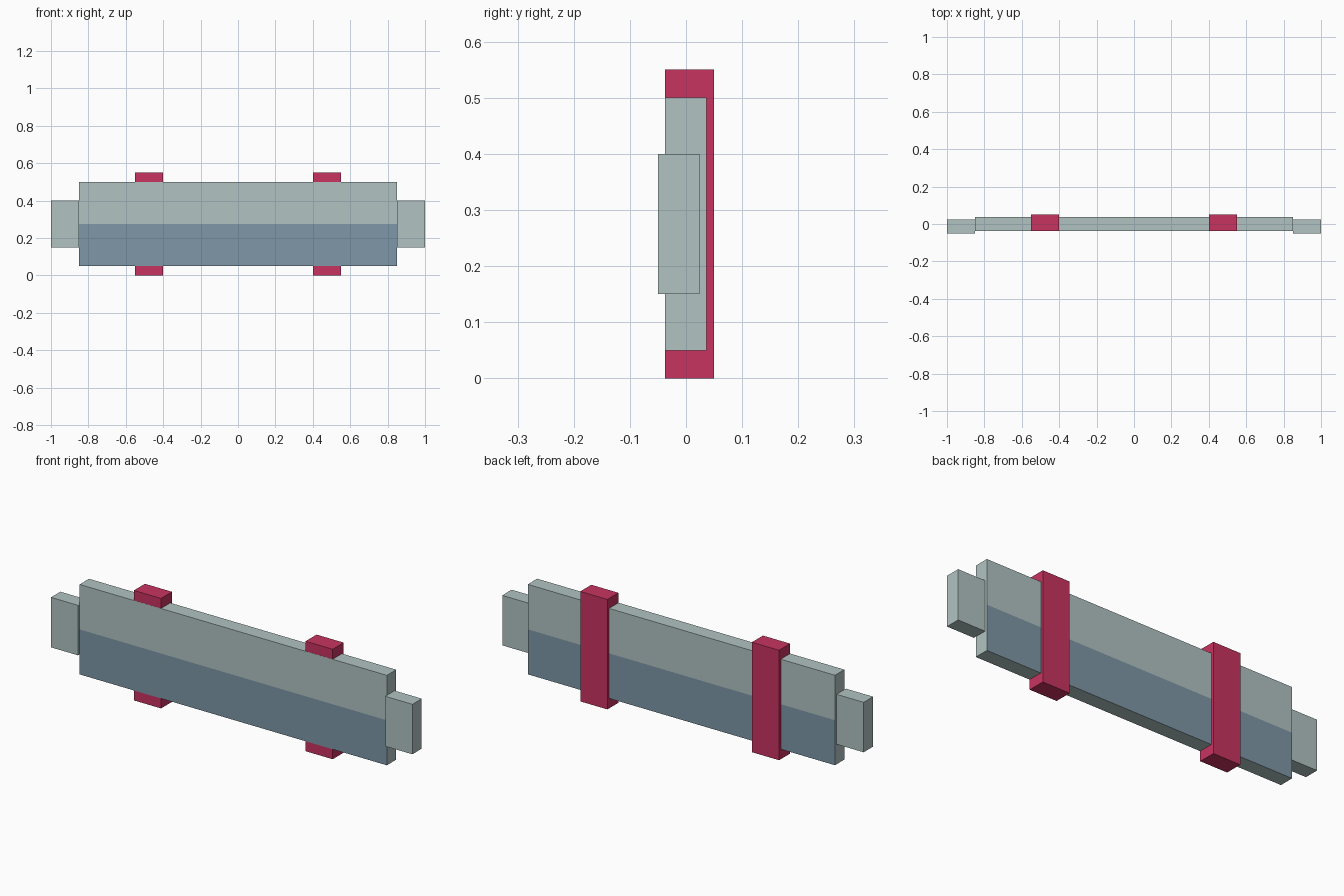
import bpy
import bmesh

cube = bpy.data.objects.get("Cube")
if cube:
    bpy.data.objects.remove(cube, do_unlink=True)


def material(name, rgb):
    m = bpy.data.materials.new(name)
    m.use_nodes = True
    m.diffuse_color = (*rgb, 1)
    m.node_tree.nodes["Principled BSDF"].inputs["Base Color"].default_value = (*rgb, 1)
    return m


pale_grey = material("pale grey", (0.44, 0.55, 0.54))
slate_blue = material("slate blue", (0.21, 0.31, 0.39))
crimson = material("crimson", (0.58, 0.034, 0.12))


def box(name, xs, ys, zs, *mats, split=None):
    """Box between the given limits; faces on front and back below split use the second material."""
    bm = bmesh.new()
    bmesh.ops.create_cube(bm, size=1)
    for v in bm.verts:
        v.co = [lim[c > 0] for lim, c in zip((xs, ys, zs), v.co)]
    if split is not None:
        bmesh.ops.bisect_plane(bm, geom=bm.verts[:] + bm.edges[:] + bm.faces[:],
                               plane_co=(0, 0, split), plane_no=(0, 0, 1))
        bm.normal_update()
        for f in bm.faces:
            if abs(f.normal.y) > 0.5 and f.calc_center_median().z < split:
                f.material_index = 1
    mesh = bpy.data.meshes.new(name)
    bm.to_mesh(mesh)
    bm.free()
    for m in mats:
        mesh.materials.append(m)
    obj = bpy.data.objects.new(name, mesh)
    bpy.context.collection.objects.link(obj)
    return obj


# Two-tone board
box("board", (-0.85, 0.85), (-0.0375, 0.0365), (0.05, 0.5), pale_grey, slate_blue, split=0.275)

# End tabs and straps on both sides
for side, s in (("left", 1), ("right", -1)):
    box(side + "_end_tab", sorted((s * 0.85, s)), (-0.05, 0.024), (0.15, 0.4), pale_grey)
    box(side + "_strap", sorted((s * 0.4, s * 0.55)), (-0.037, 0.05), (0, 0.55), crimson)
